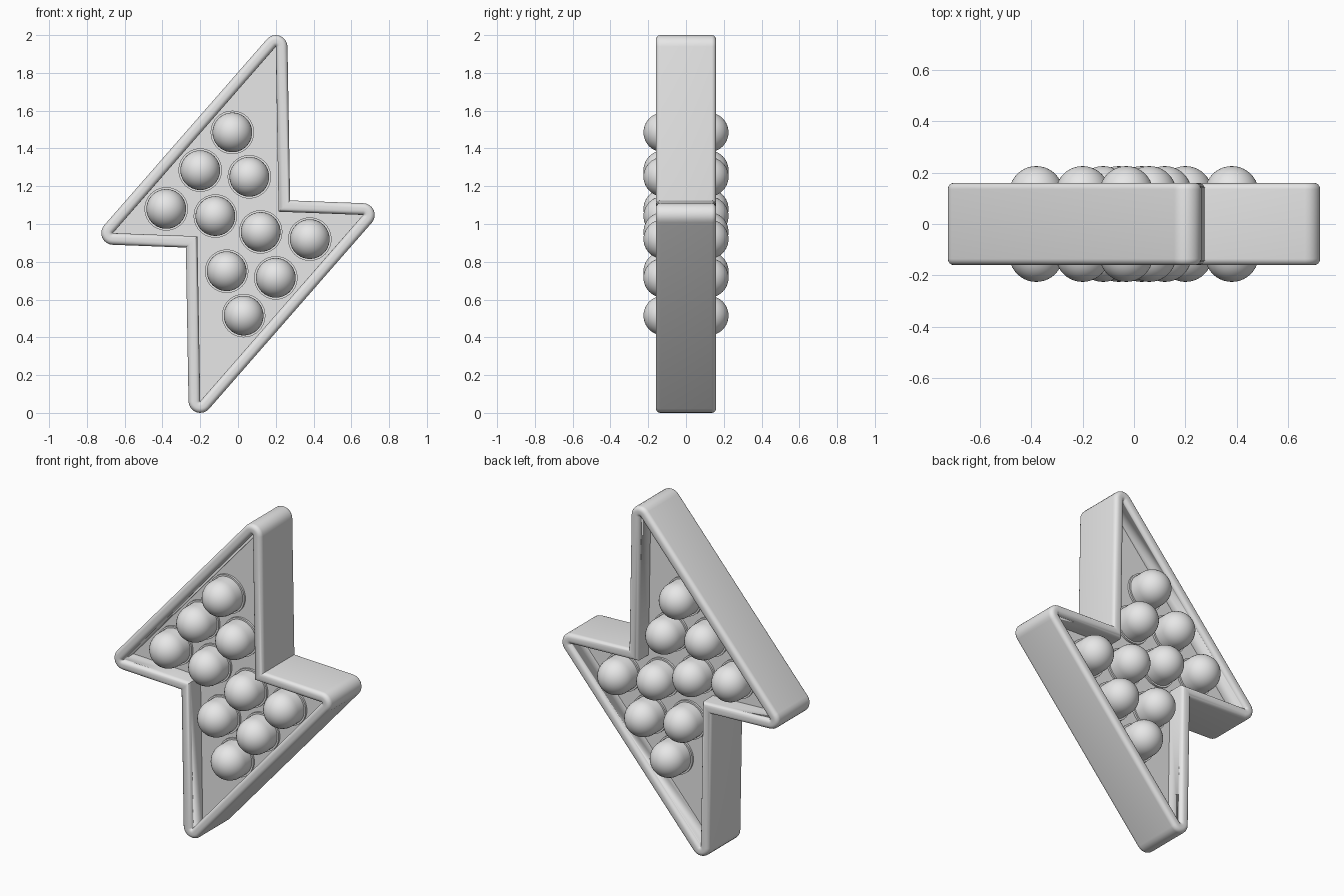
import bpy, bmesh, math
from mathutils import Vector, Matrix

cube = bpy.data.objects.get("Cube")
if cube:
    bpy.data.objects.remove(cube, do_unlink=True)

grey = bpy.data.materials.new("light grey")
grey.use_nodes = True
colour = (0.8, 0.8, 0.8, 1)
grey.diffuse_color = colour
grey.node_tree.nodes["Principled BSDF"].inputs["Base Color"].default_value = colour

HALF, WALL, ROUND, PANEL = 0.16, 0.062, 0.025, 0.05
CENTRE = Vector((0, 1))

# Bolt shape: three corners, repeated by a half turn about the centre
half = [Vector(p) for p in ((0.2, 1.938), (0.215, 1.065), (0.662, 1.048))]
corners = half + [2 * CENTRE - p for p in half]


def outline(offset, steps=8):
    """Offset the clockwise bolt outward, with round outer corners."""
    points = []
    for i, p in enumerate(corners):
        d1 = (p - corners[i - 1]).normalized()
        d2 = (corners[(i + 1) % len(corners)] - p).normalized()
        n1, n2 = Vector((-d1.y, d1.x)), Vector((-d2.y, d2.x))
        if d1.cross(d2) < 0:
            turn = math.acos(max(-1, min(1, n1.dot(n2))))
            for k in range(steps + 1):
                points.append(p + Matrix.Rotation(-turn * k / steps, 2) @ n1 * offset)
        else:
            points.append(p + (n1 + n2) * offset / (1 + n1.dot(n2)))
    return points


def finish(bm, name):
    bmesh.ops.remove_doubles(bm, verts=bm.verts, dist=0.0001)
    bmesh.ops.recalc_face_normals(bm, faces=bm.faces)
    mesh = bpy.data.meshes.new(name)
    bm.to_mesh(mesh)
    bm.free()
    mesh.materials.append(grey)
    obj = bpy.data.objects.new(name, mesh)
    bpy.context.collection.objects.link(obj)
    bpy.ops.object.select_all(action="DESELECT")
    obj.select_set(True)
    bpy.context.view_layer.objects.active = obj
    bpy.ops.object.shade_smooth_by_angle(angle=math.radians(35))
    return obj


# Frame section from the front recess, over the rounded rim, to the back recess
rim = []
for k in range(13):
    a = math.pi * k / 12
    middle = ROUND if k <= 6 else WALL - ROUND
    rim.append((middle - ROUND * math.cos(a), HALF - ROUND + ROUND * math.sin(a)))
    if k == 6:
        rim.append((WALL - ROUND, HALF))
section = [(0, -PANEL)] + [(o, -y) for o, y in rim]
section += [(o, y) for o, y in reversed(rim)] + [(0, PANEL)]

# Bolt body: frame and both recessed panels
bm = bmesh.new()
loops = [[bm.verts.new((p.x, y, p.y)) for p in outline(o)] for o, y in section]
count = len(loops[0])
for a, b in zip(loops, loops[1:]):
    for i in range(count):
        j = (i + 1) % count
        bm.faces.new((a[i], a[j], b[j], b[i]))
bm.faces.new(loops[0])
bm.faces.new(loops[-1])
finish(bm, "bolt_body")

# Bubbles: domes on short stems with a low collar, on both sides
RADIUS, STEM = 0.105, 0.12
profile = [(0.115, PANEL - 0.01), (0.115, PANEL + 0.012), (RADIUS, PANEL + 0.012)]
profile += [(RADIUS * math.cos(math.pi * k / 20), STEM + RADIUS * math.sin(math.pi * k / 20))
            for k in range(11)]
upper = [Vector(p) for p in ((-0.03, 1.485), (-0.2, 1.285), (0.06, 1.25),
                             (-0.38, 1.08), (-0.12, 1.042))]
spots = upper + [2 * CENTRE - p for p in upper]

for side, name in ((-1, "front_bubble"), (1, "back_bubble")):
    for n, spot in enumerate(spots):
        bm = bmesh.new()
        verts = [bm.verts.new((r, side * y, 0)) for r, y in profile]
        edges = [bm.edges.new(pair) for pair in zip(verts, verts[1:])]
        bmesh.ops.spin(bm, geom=verts + edges, cent=(0, 0, 0), axis=(0, 1, 0),
                       angle=math.tau, steps=40, use_merge=True)
        bubble = finish(bm, f"{name}_{n + 1}")
        bubble.location = (spot.x, 0, spot.y)
        # Keep the open shell facing outward
        top = max(bubble.data.polygons, key=lambda f: abs(f.center.y))
        if top.normal.y * side < 0:
            bubble.data.flip_normals()
